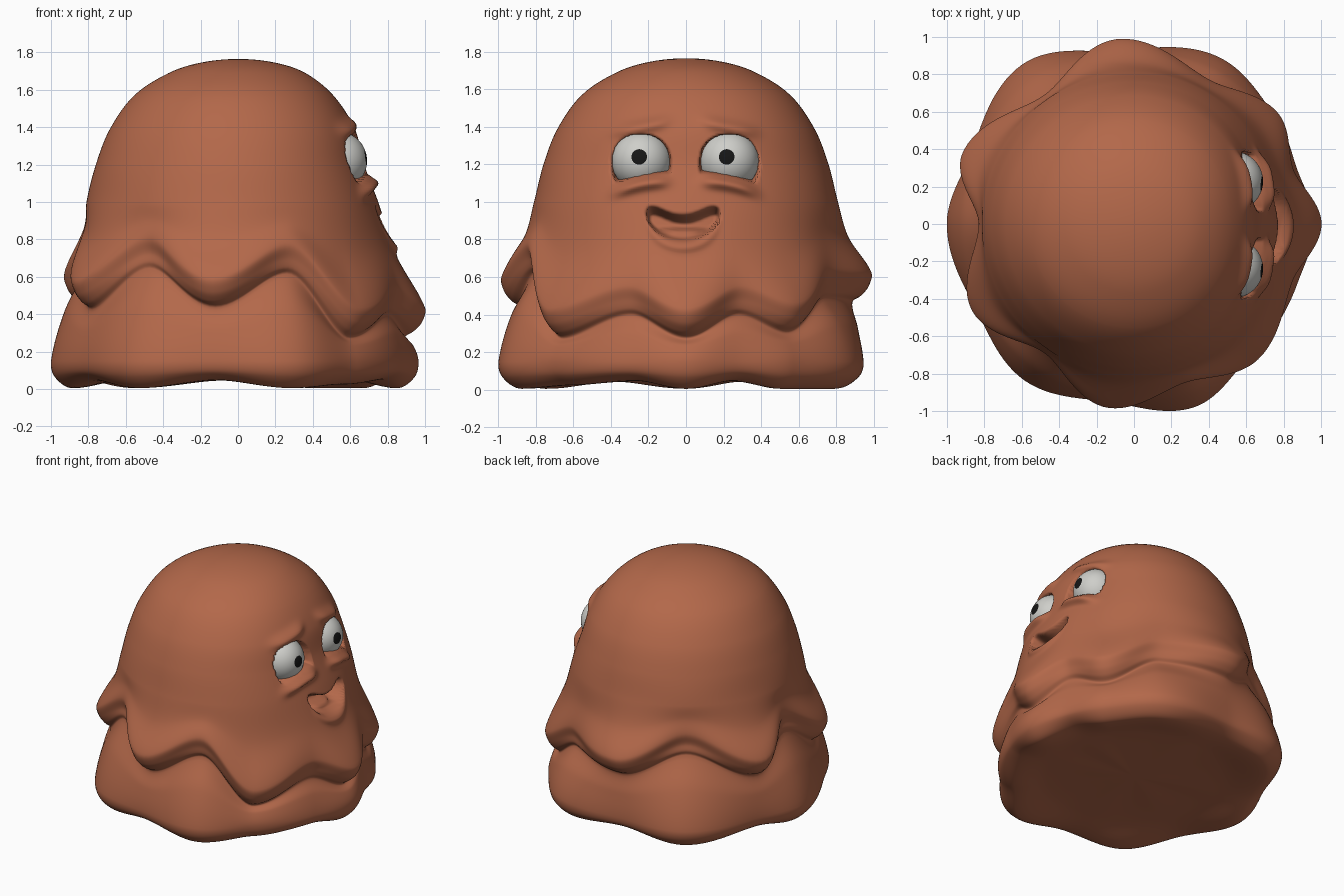
import bpy, bmesh, math
from mathutils import Vector, Matrix

if "Cube" in bpy.data.objects:
    bpy.data.objects.remove(bpy.data.objects["Cube"])


def material(name, rgb):
    m = bpy.data.materials.new(name)
    m.diffuse_color = (*rgb, 1)
    m.use_nodes = True
    m.node_tree.nodes["Principled BSDF"].inputs["Base Color"].default_value = m.diffuse_color
    return m


BROWN = material("clay brown", (0.45, 0.138, 0.068))
WHITE = material("eye white", (0.62, 0.62, 0.59))
BLACK = material("pupil black", (0.008, 0.008, 0.008))


def lerp(a, b, t):
    return a + (b - a) * t


def clamp(t):
    return max(0.0, min(1.0, t))


def smooth(t):
    t = clamp(t)
    return t * t * (3 - 2 * t)


# Drips round the body: angle, drape edge height, drape radius, skirt radius, hem lift
DRIPS = [(0, .31, 1.0, .965, 0), (19, .43, .90, .92, .045), (37, .34, .97, .95, 0),
         (62, .52, .87, 1.0, 0), (95, .50, .99, .93, .045), (125, .67, .84, 1.04, 0),
         (158, .48, .99, .95, .04), (180, .67, .83, 1.0, 0), (208, .46, .98, .96, .04),
         (235, .68, .84, 1.02, 0), (262, .47, .99, .96, .045), (288, .65, .89, 1.03, 0),
         (312, .31, .98, .94, .02), (340, .43, .90, .93, .045), (360, .31, 1.0, .965, 0)]
# Dome: radius, height, dent on the face side
DOME = [(0, 1.765, 0), (.2, 1.745, 0), (.37, 1.69, .01), (.555, 1.57, .045),
        (.685, 1.39, .06), (.76, 1.2, .085), (.81, 1.0, .06)]
STEPS = [5, 6, 6, 16, 18, 18, 24, 14, 6, 6, 5, 8, 8, 6, 6, 6, 6]


def drip(deg):
    for a, b in zip(DRIPS, DRIPS[1:]):
        if a[0] <= deg <= b[0]:
            t = smooth((deg - a[0]) / (b[0] - a[0]))
            return [lerp(a[i], b[i], t) for i in (1, 2, 3, 4)]


def profile(theta):
    ze, rd, rs, lift = drip(math.degrees(theta) % 360)
    wrapped = (theta + math.pi) % (2 * math.pi) - math.pi
    front = math.exp(-(wrapped / .75) ** 2)
    neck = .82 + (rd - .83) * .42
    pts = [(r - d * front, z) for r, z, d in DOME]
    pts += [(lerp(.805, rd, .33 - .13 * front), lerp(1.0, ze + .13, .5)),
            (rd, ze + .125), (rd - .015, ze + .05),
            (lerp(rd, neck, .55), ze), (neck, ze - .035),
            (lerp(neck, rs, .6), lerp(ze, .16, .5)),
            (rs, .15), (rs - .02, .065 + lift * .5), (rs - .11, .005 + lift),
            (.6, .05), (0, .05)]
    return [Vector(p) for p in pts]


def spline(pts):
    # chord-length Hermite curve through the points
    t = [0]
    for a, b in zip(pts, pts[1:]):
        t.append(t[-1] + (b - a).length)
    n = len(pts)
    tan = []
    for i in range(n):
        lo, hi = max(i - 1, 0), min(i + 1, n - 1)
        tan.append((pts[hi] - pts[lo]) / (t[hi] - t[lo]))
    tan[0] = Vector((1, 0))
    tan[-1] = Vector((-1, 0))
    out = []
    for i in range(n - 1):
        h = t[i + 1] - t[i]
        for k in range(STEPS[i]):
            s = k / STEPS[i]
            s2, s3 = s * s, s * s * s
            out.append(pts[i] * (2 * s3 - 3 * s2 + 1) + tan[i] * h * (s3 - 2 * s2 + s)
                       + pts[i + 1] * (3 * s2 - 2 * s3) + tan[i + 1] * h * (s3 - s2))
    return out + [pts[-1]]


def sculpt_face(x, y, z):
    # eye sockets, lids, brows, mouth and lip pushed along x
    if x < .3 or not .65 < z < 1.55:
        return x
    dx = 0
    for cy in (-.237, .229):
        side = 1 if cy > 0 else -1
        dy = (y - cy) * side
        floor = 1.14 - .2 * dy - .8 * dy * dy
        e = (abs(dy) / .16) ** 2.3 + (abs(z - 1.2) / .162) ** 2.3
        dx -= .13 * smooth(min((1 - e) / .25, (z - floor) / .022))
        span = math.exp(-(dy / .14) ** 4)
        dx += .055 * span * math.exp(-((z - floor + .045) / .035) ** 2)
        dx += .035 * span * math.exp(-((z - 1.4 + .2 * dy) / .035) ** 2)
    u = (y + .015) / .2
    if abs(u) < 1:
        # mouth: roof slopes back, tongue lies on the floor
        top = .94 + .045 * math.sin(math.pi * min(1, u * u) * .75)
        bottom = .95 - .16 * math.sqrt(1 - u * u)
        tongue = .09 * math.exp(-(u / .6) ** 4) * smooth((.87 - z) / .03)
        hole = min(smooth((top - z) / .06), smooth((z - bottom) / .025))
        dx -= (.16 - tongue) * hole * smooth((1 - abs(u)) / .12)
        dx += .025 * (1 - u * u) * math.exp(-((z - bottom + .03) / .03) ** 2)
    return x + dx


def finish(name, bm, mats):
    bmesh.ops.recalc_face_normals(bm, faces=bm.faces[:])
    for f in bm.faces:
        f.smooth = True
    me = bpy.data.meshes.new(name)
    bm.to_mesh(me)
    bm.free()
    for m in mats:
        me.materials.append(m)
    ob = bpy.data.objects.new(name, me)
    bpy.context.collection.objects.link(ob)
    return ob


# Melting body: one lofted skin, columns denser round the face
bm = bmesh.new()
COLS = 230
columns = []
top = bm.verts.new((0, 0, 1.765))
base = bm.verts.new((0, 0, .05))
for i in range(COLS):
    t = 2 * math.pi * i / COLS
    theta = t - .5 * math.sin(t)
    col = [top]
    for r, z in spline(profile(theta))[1:-1]:
        x, y = r * math.cos(theta), r * math.sin(theta)
        col.append(bm.verts.new((sculpt_face(x, y, z), y, max(z, 0))))
    columns.append(col + [base])
for i in range(COLS):
    a, b = columns[i], columns[(i + 1) % COLS]
    for j in range(len(a) - 1):
        quad = [a[j], a[j + 1], b[j + 1], b[j]]
        bm.faces.new(list(dict.fromkeys(quad)))
finish("body", bm, [BROWN])

# Eyeballs: pole turned to the gaze, faces near the pole are the pupil
for name, cy in (("left_eye", -.237), ("right_eye", .229)):
    bm = bmesh.new()
    g = Vector((1, -.08, .13)).normalized()
    turn = g.to_track_quat('Z', 'Y').to_matrix().to_4x4()
    bmesh.ops.create_uvsphere(bm, u_segments=32, v_segments=24, radius=.16, matrix=turn)
    for f in bm.faces:
        if f.calc_center_median().normalized().dot(g) > math.cos(math.radians(15)):
            f.material_index = 1
    bm.transform(Matrix.Translation((.53, cy, 1.22)))
    finish(name, bm, [WHITE, BLACK])
